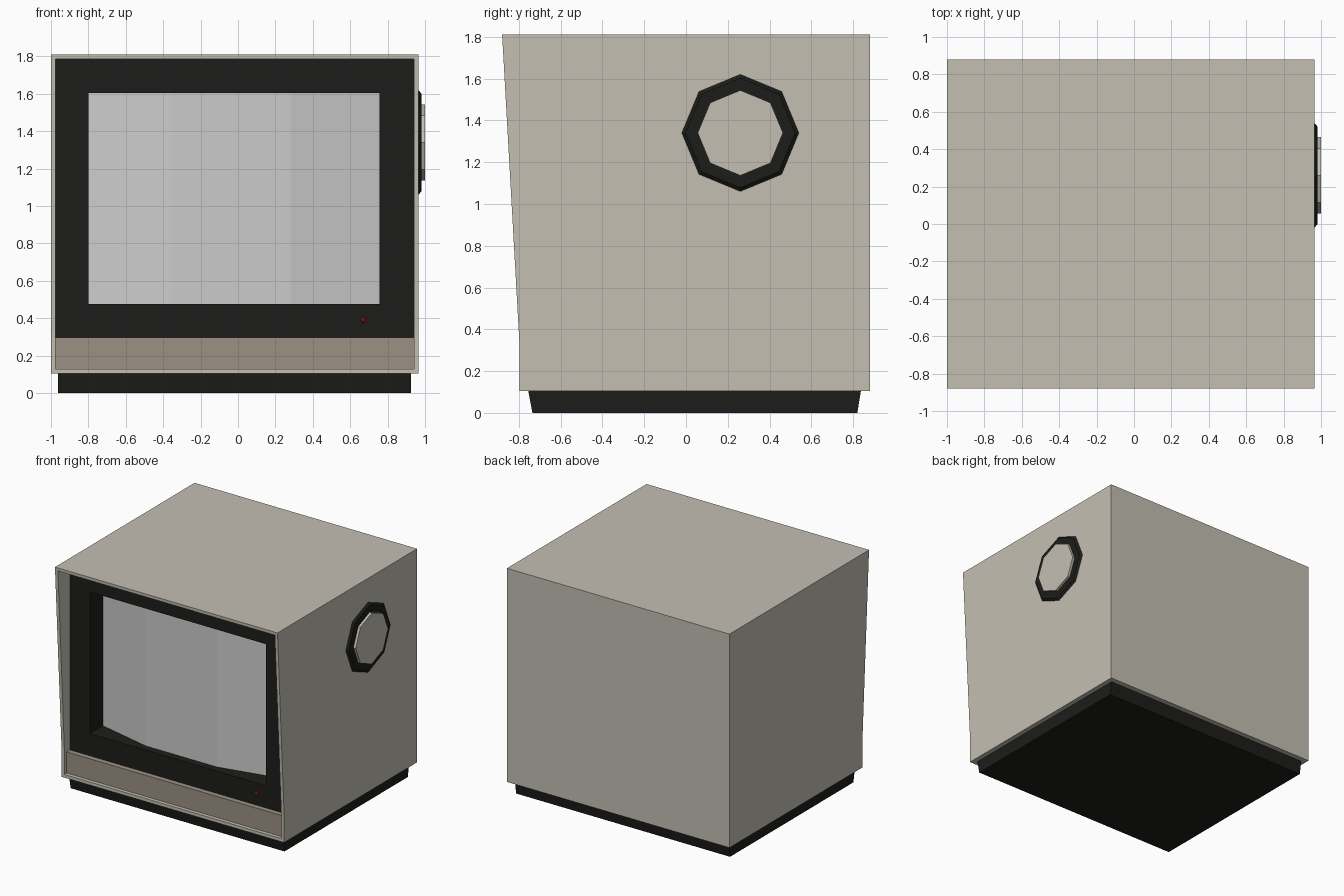
import bpy, bmesh
from math import cos, sin, pi

if "Cube" in bpy.data.objects:
    bpy.data.objects.remove(bpy.data.objects["Cube"])


def material(name, rgb):
    m = bpy.data.materials.new(name)
    m.diffuse_color = (*rgb, 1)
    m.use_nodes = True
    m.node_tree.nodes["Principled BSDF"].inputs["Base Color"].default_value = m.diffuse_color
    return m


BEIGE = material("beige_plastic", (0.55, 0.52, 0.45))
BLACK = material("black_plastic", (0.012, 0.012, 0.010))
TAUPE = material("taupe_plastic", (0.33, 0.28, 0.23))
RED = material("red_light", (0.6, 0.01, 0.01))


def finish(name, bm, mat):
    bmesh.ops.recalc_face_normals(bm, faces=bm.faces)
    me = bpy.data.meshes.new(name)
    bm.to_mesh(me)
    bm.free()
    ob = bpy.data.objects.new(name, me)
    bpy.context.collection.objects.link(ob)
    if mat:
        me.materials.append(mat)
    return ob


def loft(name, loops, mat=None, cap_start=False, cap_end=False):
    """Skin a series of closed loops with the same number of points."""
    bm = bmesh.new()
    rings = [[bm.verts.new(p) for p in loop] for loop in loops]
    for a, b in zip(rings, rings[1:]):
        for i in range(len(a)):
            j = (i + 1) % len(a)
            bm.faces.new((a[i], a[j], b[j], b[i]))
    if cap_start:
        bm.faces.new(rings[0])
    if cap_end:
        bm.faces.new(rings[-1])
    return finish(name, bm, mat)


def rect(x0, x1, z0, z1, y):
    return [(x0, y, z0), (x1, y, z0), (x1, y, z1), (x0, y, z1)]


def outline(x0, x1, z0, z1, ys):
    """Cabinet cross-section with a kink at z = 0.33; ys = depth at low, kink, top."""
    zs = (z0, 0.33, z1)
    return ([(x0, y, z) for y, z in zip(ys, zs)] +
            [(x1, y, z) for y, z in reversed(list(zip(ys, zs)))])


def octagon(x, r):
    return [(x, 0.26 + r * cos(i * pi / 4), 1.34 + r * sin(i * pi / 4)) for i in range(8)]


# Cabinet: back, leaning front rim, recess
FRONT = (-0.797, -0.797, -0.88)
loft("cabinet", [
    outline(-1.0, 0.965, 0.105, 1.81, (0.88,) * 3),
    outline(-1.0, 0.965, 0.105, 1.81, FRONT),
    outline(-0.975, 0.94, 0.13, 1.785, (-0.797, -0.797, -0.8786)),
    outline(-0.975, 0.94, 0.13, 1.785, (-0.725,) * 3),
], BEIGE, cap_start=True)

# Upright screen bezel with deep opening
OPENING = (-0.80, 0.757, 0.475, 1.605)
loft("screen_bezel", [
    rect(-0.975, 0.94, 0.29, 1.785, -0.725),
    rect(*OPENING, -0.725),
    rect(*OPENING, -0.555),
], BLACK)

# Bowed screen in three flat facets
bm = bmesh.new()
cols = [[bm.verts.new((x, y, z)) for z in OPENING[2:]]
        for x, y in ((-0.80, -0.56), (-0.35, -0.665), (0.28, -0.665), (0.757, -0.56))]
for a, b in zip(cols, cols[1:]):
    bm.faces.new((a[0], b[0], b[1], a[1]))
finish("screen_glass", bm, None)

# Lower front panel
loft("lower_panel", [rect(-0.975, 0.94, 0.13, 0.298, -0.725),
                     rect(-0.975, 0.94, 0.13, 0.298, -0.767)], TAUPE, cap_end=True)

# Power light
bm = bmesh.new()
bmesh.ops.create_icosphere(bm, subdivisions=1, radius=0.016)
bmesh.ops.translate(bm, verts=bm.verts, vec=(0.67, -0.725, 0.39))
finish("power_light", bm, RED)

# Base plinth, tapered front to back
loft("base", [
    [(-0.963, -0.735, 0), (0.925, -0.735, 0), (0.925, 0.82, 0), (-0.963, 0.82, 0)],
    [(-0.963, -0.755, 0.105), (0.925, -0.755, 0.105), (0.925, 0.837, 0.105), (-0.963, 0.837, 0.105)],
], BLACK, cap_start=True, cap_end=True)

# Side dial: bevelled octagonal ring and raised centre
loft("dial_ring", [octagon(0.965, 0.28), octagon(0.98, 0.262), octagon(0.98, 0.204)], BLACK)
loft("dial_knob", [octagon(0.965, 0.204), octagon(1.0, 0.204)], BEIGE, cap_end=True)
